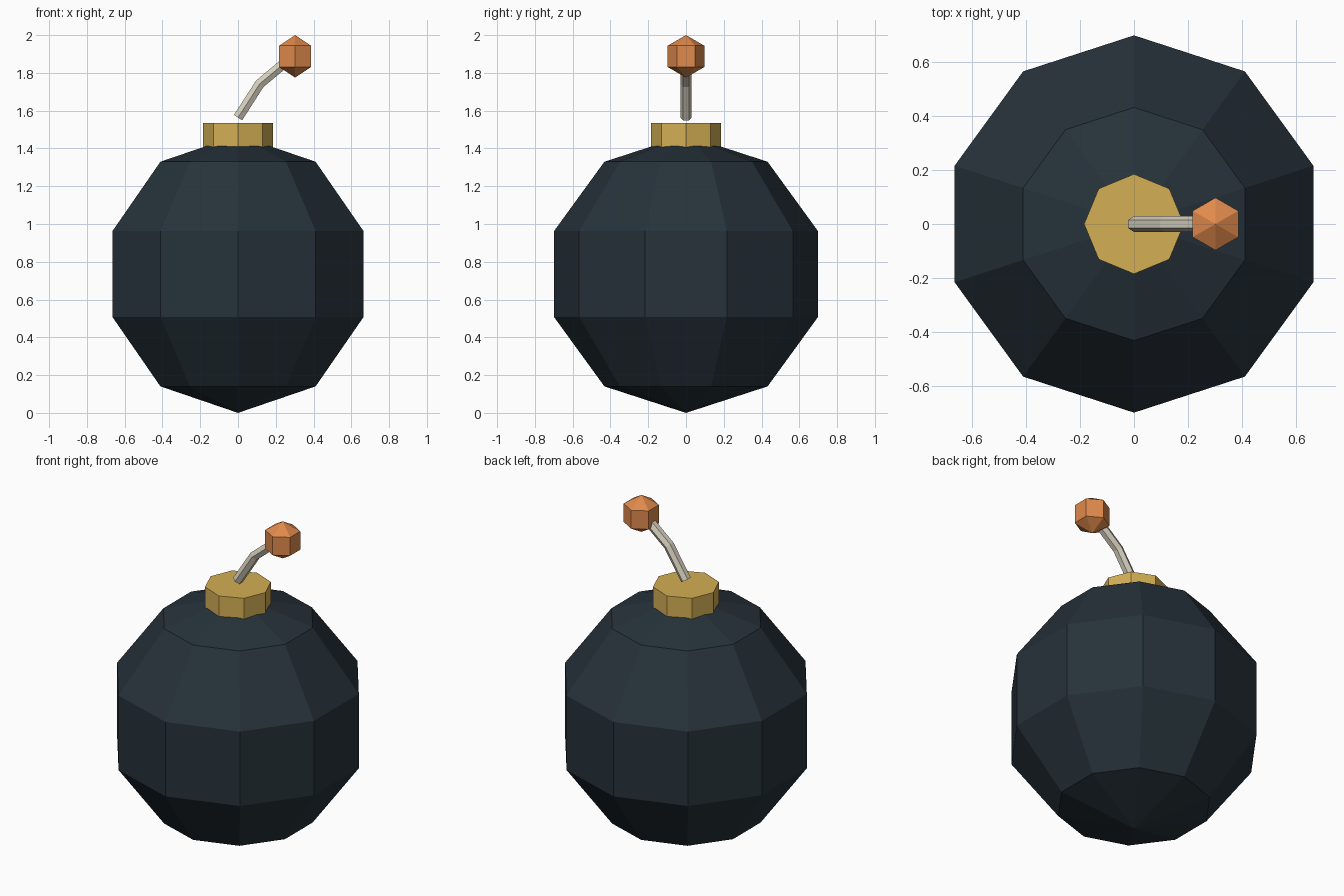
import bpy
import math
from mathutils import Vector

if "Cube" in bpy.data.objects:
    bpy.data.objects.remove(bpy.data.objects["Cube"], do_unlink=True)


def srgb(*rgb):
    return tuple((c / 255 / 12.92) if c < 11 else ((c / 255 + 0.055) / 1.055) ** 2.4
                 for c in rgb) + (1.0,)


def material(name, color):
    mat = bpy.data.materials.new(name)
    mat.use_nodes = True
    mat.diffuse_color = color
    mat.node_tree.nodes["Principled BSDF"].inputs["Base Color"].default_value = color
    return mat


def build(name, verts, faces, mat):
    mesh = bpy.data.meshes.new(name)
    mesh.from_pydata(verts, [], faces)
    mesh.materials.append(mat)
    obj = bpy.data.objects.new(name, mesh)
    bpy.context.collection.objects.link(obj)
    return obj


def skin(rings, sides):
    """Quads joining successive rings of vertices."""
    return [(r * sides + i, r * sides + (i + 1) % sides,
             (r + 1) * sides + (i + 1) % sides, (r + 1) * sides + i)
            for r in range(rings - 1) for i in range(sides)]


def tube(name, sections, sides, mat):
    """Closed tube; each section is (centre, radius, side axis, up axis)."""
    verts = []
    for centre, radius, u, v in sections:
        for i in range(sides):
            a = math.tau * i / sides
            verts.append(centre + radius * (math.cos(a) * u + math.sin(a) * v))
    n = len(verts)
    faces = skin(len(sections), sides)
    faces += [tuple(reversed(range(sides))), tuple(range(n - sides, n))]
    return build(name, verts, faces, mat)


def faceted_ball(name, centre, radius, sides, bands, mat):
    """Low-poly sphere with a corner meridian facing the back."""
    verts = []
    for r in range(1, bands):
        p = math.pi * r / bands
        for i in range(sides):
            a = math.pi / 2 + math.tau * i / sides
            verts.append((centre[0] + radius * math.sin(p) * math.cos(a),
                          centre[1] + radius * math.sin(p) * math.sin(a),
                          centre[2] - radius * math.cos(p)))
    faces = skin(bands - 1, sides)
    low, last = len(verts), (bands - 2) * sides
    verts += [(centre[0], centre[1], centre[2] - radius),
              (centre[0], centre[1], centre[2] + radius)]
    for i in range(sides):
        j = (i + 1) % sides
        faces += [(low, j, i), (low + 1, last + i, last + j)]
    return build(name, verts, faces, mat)


iron = material("dark iron", srgb(38, 50, 58))
brass = material("brass", srgb(212, 175, 85))
cord = material("pale cord", srgb(215, 208, 190))
ember = material("orange ember", srgb(224, 138, 76))

X, Y, Z = Vector((1, 0, 0)), Vector((0, 1, 0)), Vector((0, 0, 1))

# Round body
faceted_ball("body", (0, 0, 0.735), 0.735, 10, 5, iron)

# Octagonal collar on top
tube("collar", [(Z * z, 0.185, X, Y) for z in (1.405, 1.535)], 8, brass)

# Bent hexagonal fuse, mitred at the bend
path = [Vector(p) for p in ((0, 0, 1.563), (0.115, 0, 1.742), (0.29, 0, 1.888))]
dirs = [(b - a).normalized() for a, b in zip(path, path[1:])]
tangents = [dirs[0], (dirs[0] + dirs[1]).normalized(), dirs[1]]
tube("fuse", [(p, 0.03, Y, t.cross(Y)) for p, t in zip(path, tangents)], 6, cord)

# Burning tip
faceted_ball("fuse_tip", (0.302, 0, 1.8875), 0.1125, 6, 3, ember)
